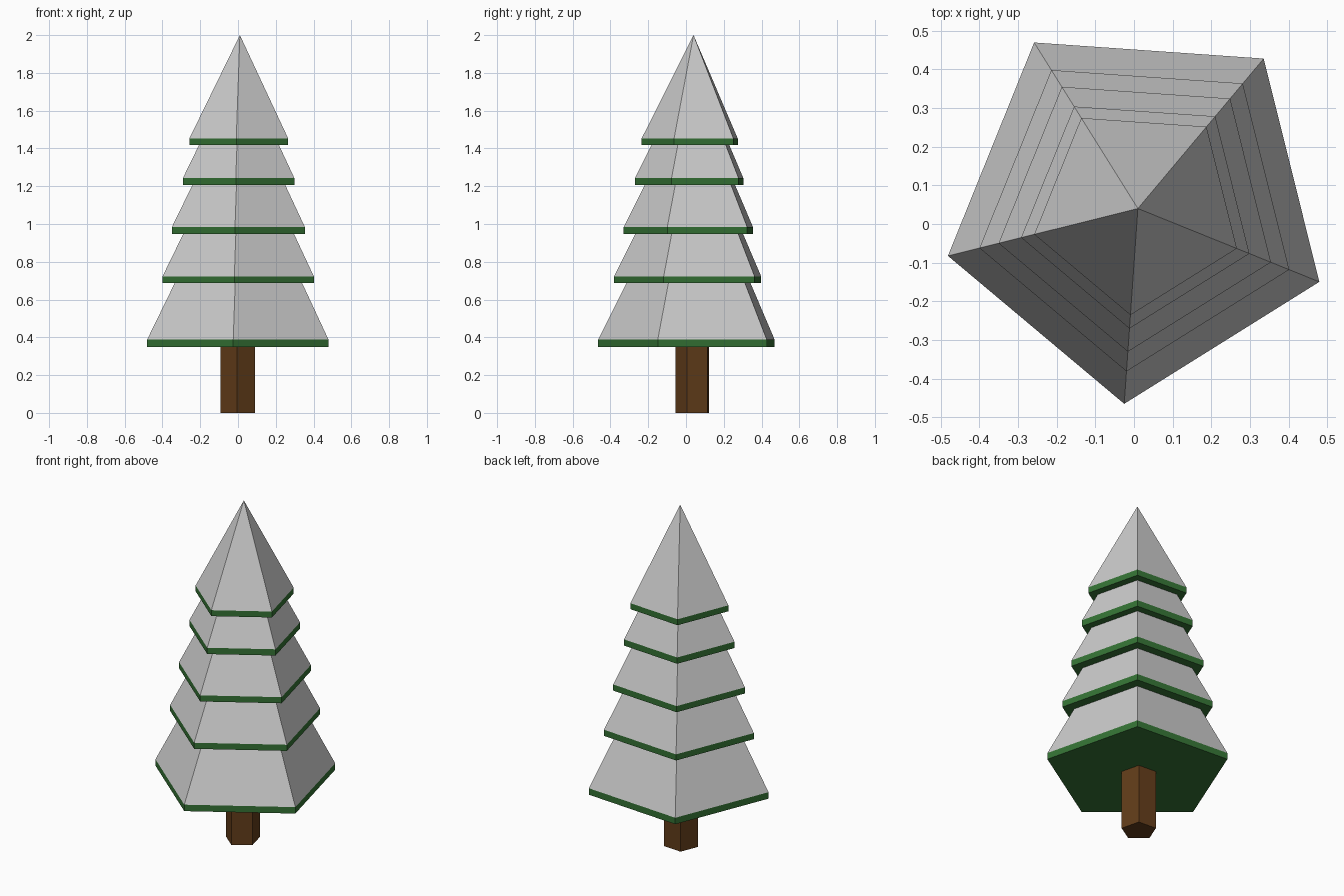
import bpy, bmesh
from math import radians, cos, sin

if "Cube" in bpy.data.objects:
    bpy.data.objects.remove(bpy.data.objects["Cube"])

SIDES = 5
START = radians(-94)
CX, CY = 0.01, 0.04      # axis of the foliage
TAPER = 0.503            # radius per unit of height


def material(name, color):
    m = bpy.data.materials.new(name)
    m.diffuse_color = color
    m.use_nodes = True
    m.node_tree.nodes["Principled BSDF"].inputs["Base Color"].default_value = m.diffuse_color
    return m


def loft(name, center, rings, mat=None, cap_bottom=True):
    """Flat-sided solid through (radius, z) rings; radius 0 gives a point."""
    bm = bmesh.new()
    loops = []
    for r, z in rings:
        n = SIDES if r > 0 else 1
        angles = [START + radians(360 / SIDES) * i for i in range(n)]
        loops.append([bm.verts.new((center[0] + r * cos(a), center[1] + r * sin(a), z))
                      for a in angles])
    for lo, hi in zip(loops, loops[1:]):
        for i in range(SIDES):
            j = (i + 1) % SIDES
            if len(hi) == 1:
                bm.faces.new((lo[i], lo[j], hi[0]))
            else:
                bm.faces.new((lo[i], lo[j], hi[j], hi[i]))
    if cap_bottom:
        bm.faces.new(loops[0][::-1])
    if len(loops[-1]) > 1:
        bm.faces.new(loops[-1])
    mesh = bpy.data.meshes.new(name)
    bm.to_mesh(mesh)
    bm.free()
    obj = bpy.data.objects.new(name, mesh)
    bpy.context.collection.objects.link(obj)
    if mat:
        mesh.materials.append(mat)
    return obj


green = material("needles", (0.035, 0.17, 0.035, 1))
brown = material("bark", (0.12, 0.045, 0.01, 1))

# Trunk
loft("trunk", (0.001, 0.041), [(0.096, 0), (0.096, 0.37)], brown)

# Branch tiers: green rim with a grey snow cap (radius, rim bottom, rim top)
tiers = [
    (0.506, 0.350, 0.388),
    (0.422, 0.687, 0.723),
    (0.371, 0.948, 0.984),
    (0.311, 1.206, 1.243),
    (0.276, 1.417, 1.452),
]
for k, (r, z0, z1) in enumerate(tiers, 1):
    loft(f"branch_rim_{k}", (CX, CY), [(r, z0), (r, z1)], green)
    tip = 2.0 if k == len(tiers) else z1 + r / TAPER
    loft(f"snow_cap_{k}", (CX, CY), [(r, z1), (0, tip)], cap_bottom=False)
